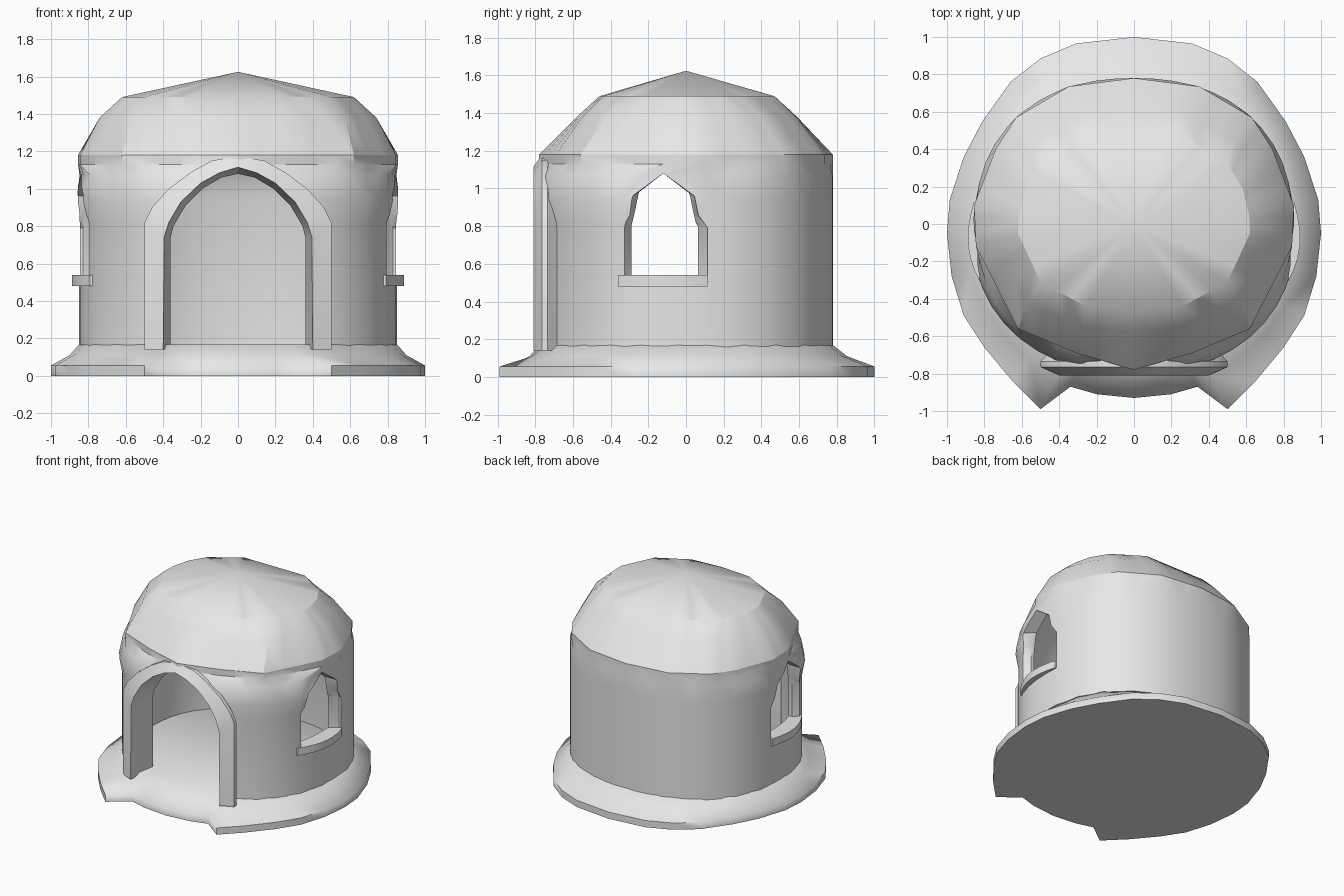
import bpy, bmesh, math

if "Cube" in bpy.data.objects:
    bpy.data.objects.remove(bpy.data.objects["Cube"])

stone = bpy.data.materials.new("pale_stone")
stone.diffuse_color = (0.8, 0.8, 0.8, 1)
stone.use_nodes = True
stone.node_tree.nodes["Principled BSDF"].inputs["Base Color"].default_value = stone.diffuse_color


def loft(name, rings):
    """Skin equal-sized closed rings and cap both ends."""
    bm = bmesh.new()
    vs = [[bm.verts.new(p) for p in r] for r in rings]
    n = len(rings[0])
    for a, b in zip(vs, vs[1:]):
        for i in range(n):
            j = (i + 1) % n
            bm.faces.new((a[i], a[j], b[j], b[i]))
    bm.faces.new(vs[0])
    bm.faces.new(vs[-1])
    bmesh.ops.remove_doubles(bm, verts=bm.verts, dist=1e-5)
    bmesh.ops.recalc_face_normals(bm, faces=bm.faces)
    me = bpy.data.meshes.new(name)
    bm.to_mesh(me)
    bm.free()
    ob = bpy.data.objects.new(name, me)
    bpy.context.collection.objects.link(ob)
    me.materials.append(stone)
    return ob


def smooth(ob, deg=28):
    bpy.ops.object.select_all(action='DESELECT')
    ob.select_set(True)
    bpy.context.view_layer.objects.active = ob
    bpy.ops.object.shade_smooth_by_angle(angle=math.radians(deg))


def oval_pt(t, a=0.85, b=0.78, n=2.25):
    c, s = math.cos(t), math.sin(t)
    r = (abs(c / a) ** n + abs(s / b) ** n) ** (-1 / n)
    return r * c, r * s


def oval(a, b, z, front=0.0, seg=48):
    """Oval ring from the back, clockwise; 'front' swells the front flanks only."""
    out = []
    for i in range(seg):
        x, y = oval_pt(math.pi / 2 - 2 * math.pi * i / seg, a, b)
        k = 1 + front * max(0, min(1, (0.15 - y) * 4))
        out.append((x * k, y * k, z))
    return out


def mirror(half):
    """Close a back-to-front half outline across x = 0."""
    return half + [(-x, y) for x, y in half[-2:0:-1]]


def facets(half, z):
    """Faceted ring: 16 corners, each side cut in three."""
    p = mirror(half)
    return [(a[0] + (b[0] - a[0]) * k / 3, a[1] + (b[1] - a[1]) * k / 3, z)
            for a, b in zip(p, p[1:] + p[:1]) for k in range(3)]


# Flared base slab with a shallow doorway notch at the front
outline = mirror([(0, 1), (.31, .965), (.5, .885), (.66, .76), (.81, .55), (.91, .36),
                  (.985, .13), (1, -.05), (.975, -.28), (.91, -.49), (.8, -.66),
                  (.65, -.84), (.5, -.99), (.34, -.87), (.2, -.91), (0, -.93)])
inner = [oval_pt(math.atan2(y, x)) for x, y in outline]
mid = [(x + (u - x) * .66, y + (v - y) * .66) for (x, y), (u, v) in zip(outline, inner)]
base = loft("base", [[(x, y, z) for x, y in ring] for ring, z in
                     ((outline, 0), (outline, .055), (mid, .11), (inner, .168))])

# Wall and faceted dome in one hollow shell
eave = [(0, .78), (.35, .735), (.63, .57), (.74, .4), (.855, .1), (.845, -.12),
        (.62, -.56), (.31, -.69), (0, -.78)]
shoulder = [(0, .59), (.27, .585), (.54, .45), (.66, .3), (.74, .09), (.74, -.08),
            (.57, -.42), (.28, -.55), (0, -.58)]
cap = [(0, .47), (.27, .47), (.5, .32), (.58, .19), (.615, .05), (.62, -.05),
       (.5, -.31), (.26, -.44), (0, -.46)]
shell = loft("wall_and_dome", [
    oval(.85, .78, .1), oval(.85, .78, .82), oval(.85, .78, .94, .025),
    oval(.85, .78, 1.07, -.005), facets(eave, 1.13), facets(eave, 1.18),
    facets(shoulder, 1.38), facets(cap, 1.49), [(0, 0, 1.625)] * 48])
hollow = loft("hollow_cutter", [oval(.77, .70, -.1), oval(.77, .70, .95),
                                oval(.73, .62, 1.15), oval(.52, .37, 1.42),
                                oval(.01, .01, 1.54)])

# Doorway: half profiles from the foot to the crown (outer, inner front, inner back)
d_out = [(.5, .14), (.5, .82), (.46, .9), (.37, 1.0), (.25, 1.09), (.14, 1.15), (0, 1.175)]
d_in = [(.4, .14), (.395, .74), (.37, .82), (.305, .93), (.2, 1.03), (.1, 1.085), (0, 1.115)]
d_back = [(.36, .14), (.36, .74), (.345, .8), (.28, .91), (.19, 1.0), (.09, 1.06), (0, 1.08)]


def whole(h):
    return h + [(-x, z) for x, z in h[-2::-1]]


sections = []
for o, i, b in zip(whole(d_out), whole(d_in), whole(d_back)):
    sections.append([(i[0], -.81, i[1]), (o[0], -.765, o[1]),
                     (o[0], -.735, o[1]), (b[0], -.58, b[1])])
frame = loft("door_frame", sections)
cut_d = [(a * .3 + c * .7, b * .3 + d * .7) for (a, b), (c, d) in zip(whole(d_out), whole(d_in))]
cutters = [hollow, loft("door_cutter", [[(x, y, z - .005) for x, z in cut_d] for y in (-1.1, -.3)])]

# Pointed side windows with splayed reveals, and curved sills
w_out = [(.235, .53), (.235, .79), (.185, .86), (.165, .96), (0, 1.08)]
w_in = [(.17, .53), (.17, .8), (.155, .86), (.13, .98), (0, 1.08)]
sills = []
for side, label in ((1, "right"), (-1, "left")):
    stations = ((.55, w_in), (.75, w_in), (.83, w_out), (1.1, w_out))
    cutters.append(loft(label + "_window_cutter", [
        [(side * x, y - .12, z) for y, z in whole(p)] for x, p in stations]))
    rings = []
    for k in range(9):
        y = -.36 + .475 * k / 8
        x = .85 * (1 - abs(y / .78) ** 2.25) ** (1 / 2.25)
        d = .012 + .03 * math.sin(math.pi * k / 8)
        rings.append([(side * (x + dx), y, z) for dx, z in
                      ((-.085, .48), (d, .48), (d, .54), (-.085, .54))])
    sills.append(loft(label + "_window_sill", rings))

# Carve the shell
for c in cutters:
    m = shell.modifiers.new(c.name, 'BOOLEAN')
    m.operation = 'DIFFERENCE'
    m.solver = 'EXACT'
    m.object = c
bpy.context.view_layer.objects.active = shell
for c in cutters:
    bpy.ops.object.modifier_apply(modifier=c.name)
    bpy.data.objects.remove(c)

smooth(base, 62)
for ob in [shell, frame] + sills:
    smooth(ob)
